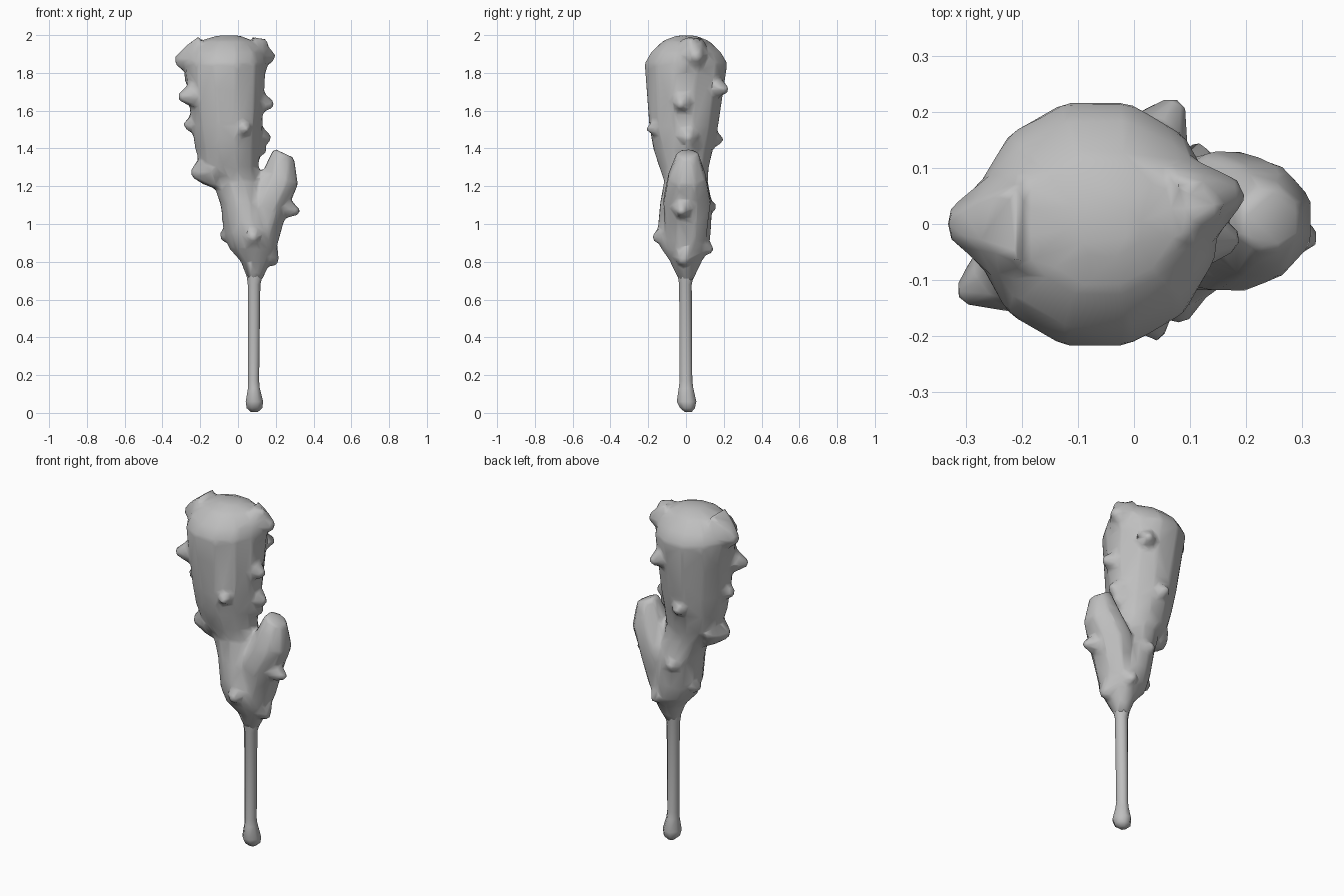
import bpy
import bmesh
from math import cos, sin, tau, radians
from mathutils import Vector, Matrix

if "Cube" in bpy.data.objects:
    bpy.data.objects.remove(bpy.data.objects["Cube"])

grey = bpy.data.materials.new("plain grey")
grey.use_nodes = True
grey.diffuse_color = (0.52, 0.52, 0.52, 1)
grey.node_tree.nodes["Principled BSDF"].inputs["Base Color"].default_value = (0.52, 0.52, 0.52, 1)


def skin(bm, loops):
    """Join rings of vertices into a closed tube."""
    sides = len(loops[0])
    for low, high in zip(loops, loops[1:]):
        for i in range(sides):
            j = (i + 1) % sides
            bm.faces.new((low[i], low[j], high[j], high[i]))
    bm.faces.new(loops[0][::-1])
    bm.faces.new(loops[-1])


def loft(bm, rings, sides, tilt=0):
    """Join oval rings (x, y, z, radius x, radius y), tilted about y."""
    turn = Matrix.Rotation(tilt, 3, 'Y')
    loops = []
    for x, y, z, rx, ry in rings:
        angles = [tau * (i + .5) / sides for i in range(sides)]
        loops.append([bm.verts.new(Vector((x, y, z)) + turn @ Vector((rx * cos(a), ry * sin(a), 0)))
                      for a in angles])
    skin(bm, loops)


def knob(bm, root, tip, base):
    """Flared stub of a broken twig, buried at its root and blunt at its tip."""
    root, tip = Vector(root), Vector(tip)
    axis = tip - root
    turn = axis.to_track_quat('Z', 'Y')
    loops = []
    for t, r in ((0, 1.2), (.5, .8), (.85, .42), (1, .24)):
        angles = [tau * i / 6 for i in range(6)]
        loops.append([bm.verts.new(root + axis * t + turn @ Vector((base * r * cos(a), base * r * sin(a), 0)))
                      for a in angles])
    skin(bm, loops)


def finish(name, bm):
    mesh = bpy.data.meshes.new(name)
    bm.to_mesh(mesh)
    bm.free()
    mesh.materials.append(grey)
    obj = bpy.data.objects.new(name, mesh)
    bpy.context.collection.objects.link(obj)
    bpy.ops.object.select_all(action='DESELECT')
    obj.select_set(True)
    bpy.context.view_layer.objects.active = obj
    bpy.ops.object.shade_smooth_by_angle(angle=radians(50))
    return obj


# Handle with its rounded pommel
handle = bmesh.new()
loft(handle, [
    (.087, .012, .005, .02, .02), (.087, .008, .025, .045, .042), (.087, .003, .06, .05, .056),
    (.084, 0, .13, .034, .042), (.082, 0, .17, .032, .036), (.085, -.003, .68, .036, .036),
    (.09, 0, .77, .055, .055), (.09, 0, .84, .06, .06)], 8)
finish("handle", handle)

# Swollen trunk and heavy head
club = bmesh.new()
loft(club, [
    (.088, 0, .7, .038, .038), (.095, 0, .8, .08, .085), (.075, -.005, .87, .125, .13),
    (.06, -.01, .95, .135, .145), (.03, 0, 1.1, .125, .143), (-.01, 0, 1.23, .13, .118),
    (-.045, -.01, 1.3, .157, .135), (-.055, -.015, 1.4, .177, .163), (-.058, -.012, 1.52, .192, .188),
    (-.068, 0, 1.85, .222, .226), (-.065, 0, 1.91, .205, .19), (-.06, 0, 1.97, .14, .125),
    (-.05, 0, 1.998, .06, .05)], 12)

# Side branch cut off at a slant
loft(club, [
    (.1, 0, .82, .06, .06), (.12, 0, .93, .105, .115), (.165, .005, 1.12, .112, .135),
    (.228, .005, 1.25, .106, .108), (.243, .008, 1.375, .064, .06)], 8, tilt=radians(25))

# Twig stubs on the head: tip position and base radius
for x, y, z, base in [
        (-.332, 0, 1.86, .11), (-.312, -.13, 1.67, .085), (-.285, -.04, 1.52, .08),
        (-.245, -.055, 1.265, .09), (.193, .06, 1.88, .09), (.19, -.03, 1.63, .075),
        (.173, .01, 1.45, .08), (.15, .01, 1.39, .08), (.05, -.205, 1.5, .065),
        (.08, .22, 1.71, .075), (-.07, .195, 1.44, .07)]:
    knob(club, (-.05 + (x + .05) * .5, y * .5, z + .02), (x, y, z), base)

# Bumps around the crown
for x, y, z in [(.14, .03, 1.98), (.03, .06, 1.985), (-.15, .05, 1.978), (-.26, .04, 1.91)]:
    knob(club, (x * .7 - .02, y * .7, z - .12), (x, y, z), .08)

# Stubs around the trunk and branch
for root, tip, base in [
        ((.04, 0, .97), (-.093, .01, .93), .09), ((.04, 0, 1.05), (-.088, -.02, 1.03), .07),
        ((.08, -.02, .96), (.08, -.175, .925), .09), ((.09, .02, .92), (.12, .138, .855), .08),
        ((.01, .03, 1.09), (0, .158, 1.09), .08),
        ((.12, 0, .88), (.205, -.02, .79), .085), ((.13, 0, .95), (.21, .03, .92), .08),
        ((.2, -.015, 1.1), (.326, -.025, 1.06), .07)]:
    knob(club, root, tip, base)

# Fuse head, branch and stubs into one gnarled, coarsely faceted surface
head = finish("head_and_branch", club)
fuse = head.modifiers.new("fuse", 'REMESH')
fuse.mode = 'VOXEL'
fuse.voxel_size = .013
fuse.use_smooth_shade = True
soften = head.modifiers.new("soften", 'SMOOTH')
soften.factor = .5
soften.iterations = 6
coarsen = head.modifiers.new("coarsen", 'DECIMATE')
coarsen.ratio = .07
